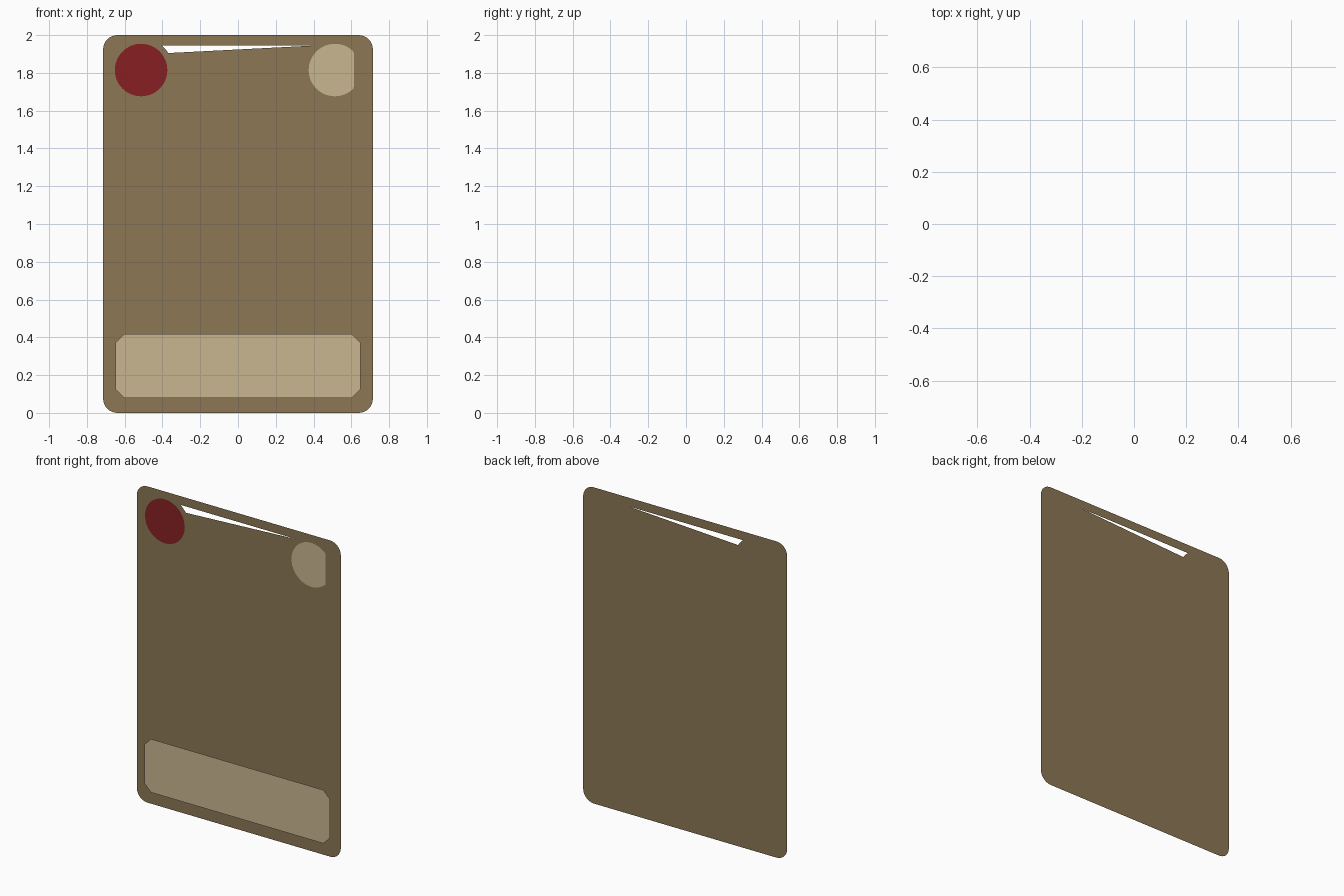
import bpy, bmesh, math

if "Cube" in bpy.data.objects:
    bpy.data.objects.remove(bpy.data.objects["Cube"])


def material(name, rgb):
    m = bpy.data.materials.new(name)
    m.diffuse_color = (*rgb, 1.0)
    m.use_nodes = True
    m.node_tree.nodes["Principled BSDF"].inputs["Base Color"].default_value = m.diffuse_color
    return m


brown = material("card brown", (0.262, 0.184, 0.091))
cream = material("pale cream", (0.584, 0.468, 0.283))
red = material("dark red", (0.242, 0.0144, 0.0168))


def sheet(name, loops, y, mat):
    """Flat sheet facing the front; loops after the first are holes."""
    bm = bmesh.new()
    edges = []
    for pts in loops:
        vs = [bm.verts.new((x, y, z)) for x, z in pts]
        edges += [bm.edges.new((vs[i - 1], vs[i])) for i in range(len(vs))]
    bmesh.ops.triangle_fill(bm, edges=edges, use_beauty=True, use_dissolve=False)
    for f in bm.faces:
        f.normal_update()
        if f.normal.y > 0:
            f.normal_flip()
    me = bpy.data.meshes.new(name)
    bm.to_mesh(me)
    bm.free()
    me.materials.append(mat)
    ob = bpy.data.objects.new(name, me)
    bpy.context.collection.objects.link(ob)
    return ob


def rounded(x0, x1, z0, z1, r, n):
    """Rectangle with n segments per corner (n=1 gives chamfers)."""
    pts = []
    corners = [(x1 - r, z1 - r), (x0 + r, z1 - r), (x0 + r, z0 + r), (x1 - r, z0 + r)]
    for q, (cx, cz) in enumerate(corners):
        for i in range(n + 1):
            a = math.pi / 2 * (q + i / n)
            pts.append((cx + r * math.cos(a), cz + r * math.sin(a)))
    return pts


def circle(cx, cz, r, n=48):
    return [(cx + r * math.cos(2 * math.pi * i / n),
             cz + r * math.sin(2 * math.pi * i / n)) for i in range(n)]


# Card with the narrow open slit near its top edge
slit = [(-0.405, 1.945), (0.41, 1.945), (-0.37, 1.905)]
sheet("card", [rounded(-0.714, 0.714, 0, 2, 0.075, 8), slit], 0.008, brown)

# Corner badges: brown backing rims with coloured discs in front
BX, BZ = 0.513, 1.815
sheet("left_badge_rim", [circle(-BX, BZ, 0.17)], 0.005, brown)
sheet("right_badge_rim", [circle(BX, BZ, 0.17)], 0.004, brown)
sheet("left_badge_disc", [circle(-BX, BZ, 0.139)], 0.002, red)
# the right disc is cut off flat on its outer side
cut = [(min(x, 0.614), z) for x, z in circle(BX, BZ, 0.139)]
cut = [p for i, p in enumerate(cut)
       if not (p[0] == 0.614 and cut[i - 1][0] == 0.614 and cut[(i + 1) % 48][0] == 0.614)]
sheet("right_badge_disc", [cut], 0.0, cream)

# Chamfered label plate at the bottom
sheet("label_plate", [rounded(-0.648, 0.648, 0.08, 0.418, 0.045, 1)], -0.008, cream)
